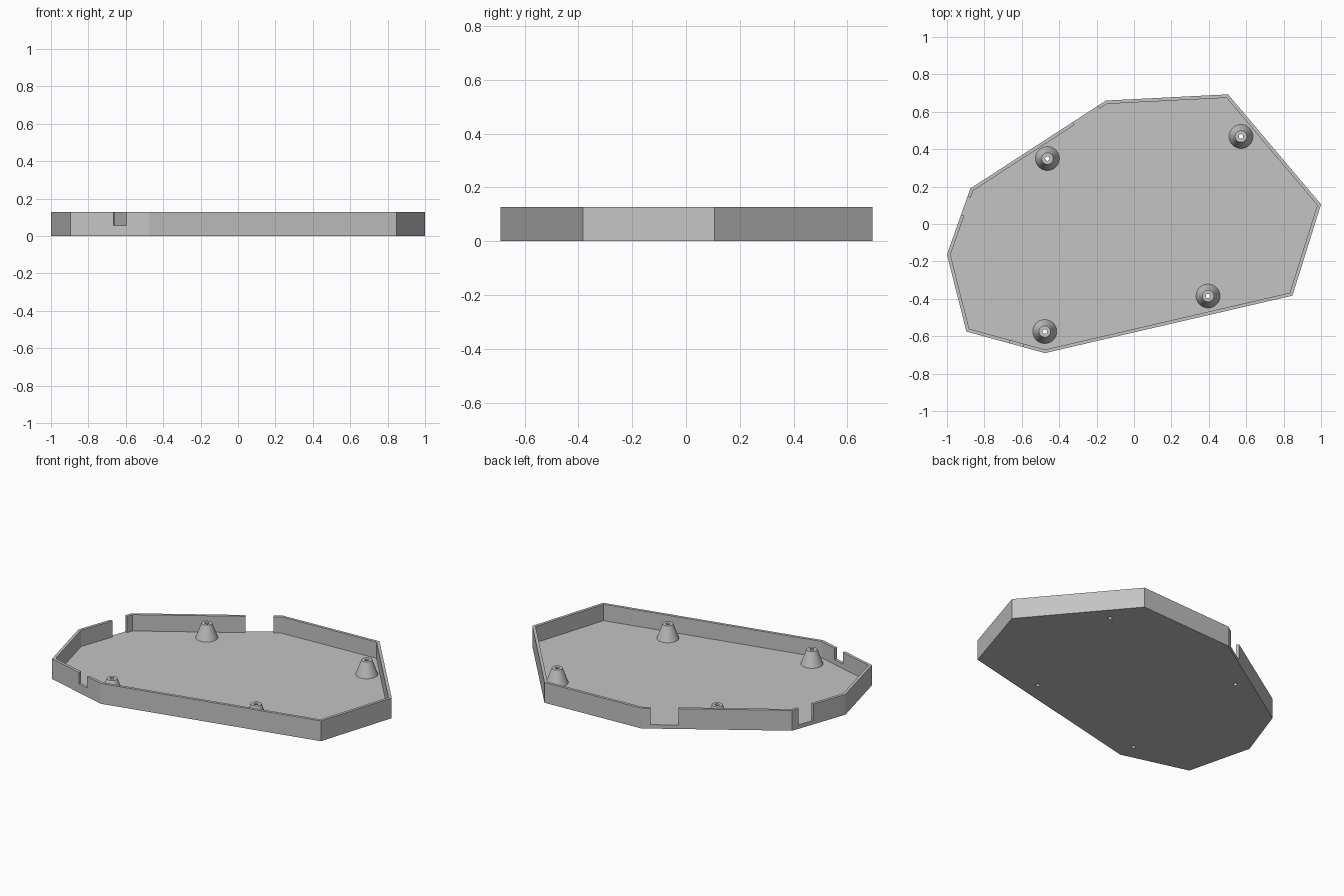
import bpy, bmesh
from math import cos, sin, pi, radians
from mathutils import Vector, Matrix

cube = bpy.data.objects.get("Cube")
if cube:
    bpy.data.objects.remove(cube)

HEIGHT, FLOOR, WALL = 0.128, 0.025, 0.018
HOLE_R, STANDOFF_TOP = 0.012, 0.116
OUTLINE = [Vector(p) for p in (
    (-0.896, -0.575), (-0.476, -0.69), (0.847, -0.383), (1.0, 0.105),
    (0.503, 0.693), (-0.15, 0.66), (-0.875, 0.19), (-1.0, -0.163))]
STANDOFFS = {"front_right": (-0.477, -0.575), "front_left": (0.396, -0.385),
             "back_right": (-0.463, 0.35), "back_left": (0.572, 0.468)}

grey = bpy.data.materials.new("light_grey")
grey.use_nodes = True
grey.diffuse_color = (0.55, 0.55, 0.55, 1)
grey.node_tree.nodes["Principled BSDF"].inputs["Base Color"].default_value = grey.diffuse_color


def finish(name, bm):
    bmesh.ops.recalc_face_normals(bm, faces=bm.faces[:])
    mesh = bpy.data.meshes.new(name)
    bm.to_mesh(mesh)
    bm.free()
    mesh.materials.append(grey)
    obj = bpy.data.objects.new(name, mesh)
    bpy.context.collection.objects.link(obj)
    return obj


def bridge(bm, a, b):
    for i in range(len(a)):
        j = (i + 1) % len(a)
        bm.faces.new((a[i], a[j], b[j], b[i]))


def inset(points, dist):
    """Mitred inward offset of a counter-clockwise outline."""
    result = []
    for i, p in enumerate(points):
        d1 = (p - points[i - 1]).normalized()
        d2 = (points[(i + 1) % len(points)] - p).normalized()
        n1, n2 = Vector((-d1.y, d1.x)), Vector((-d2.y, d2.x))
        result.append(p + (n1 + n2) * dist / (1 + n1.dot(n2)))
    return result


# Tray: floor and rim in one closed shell
bm = bmesh.new()
inner = inset(OUTLINE, WALL)
rings = [[bm.verts.new((p.x, p.y, z)) for p in pts] for pts, z in
         ((OUTLINE, 0), (OUTLINE, HEIGHT), (inner, HEIGHT), (inner, FLOOR))]
for a, b in zip(rings, rings[1:]):
    bridge(bm, a, b)
bm.faces.new(rings[0])
bm.faces.new(rings[-1])
tray = finish("tray", bm)


def cut(cutter):
    cutter.hide_render = True
    cutter.display_type = 'WIRE'
    mod = tray.modifiers.new(cutter.name, 'BOOLEAN')
    mod.operation = 'DIFFERENCE'
    mod.solver = 'EXACT'
    mod.object = cutter
    cutter.hide_set(True)


# Rim openings: edge index, start and end along the edge, sill height
OPENINGS = {"front_notch": (0, 0.55, 0.717, 0.055),
            "back_opening": (5, 0.06, 0.245, FLOOR),
            "right_opening": (6, 0.122, 0.397, FLOOR)}
for name, (edge, start, end, sill) in OPENINGS.items():
    p, q = OUTLINE[edge], OUTLINE[(edge + 1) % len(OUTLINE)]
    a, b = p.lerp(q, start), p.lerp(q, end)
    along = (b - a).normalized()
    side = Vector((-along.y, along.x))
    foot = [a - side * WALL, b - side * WALL, b + side * WALL * 1.5, a + side * WALL * 1.5]
    bm = bmesh.new()
    low, high = [[bm.verts.new((v.x, v.y, z)) for v in foot] for z in (sill, HEIGHT * 2)]
    bridge(bm, low, high)
    bm.faces.new(low)
    bm.faces.new(high)
    cut(finish(name + "_cutter", bm))

# Conical standoffs, each with a screw hole through the floor
SEGMENTS = 48
for name, (x, y) in STANDOFFS.items():
    bm = bmesh.new()
    profile = ((0.064, FLOOR), (0.031, STANDOFF_TOP), (HOLE_R, STANDOFF_TOP), (HOLE_R, FLOOR))
    rings = [[bm.verts.new((x + r * cos(2 * pi * i / SEGMENTS), y + r * sin(2 * pi * i / SEGMENTS), z))
              for i in range(SEGMENTS)] for r, z in profile]
    for a, b in zip(rings, rings[1:] + rings[:1]):
        bridge(bm, a, b)
    standoff = finish(name + "_standoff", bm)
    bpy.ops.object.select_all(action='DESELECT')
    standoff.select_set(True)
    bpy.context.view_layer.objects.active = standoff
    bpy.ops.object.shade_smooth_by_angle(angle=radians(30))

    bm = bmesh.new()
    bmesh.ops.create_cone(bm, cap_ends=True, segments=SEGMENTS, radius1=HOLE_R, radius2=HOLE_R,
                          depth=FLOOR * 1.8, matrix=Matrix.Translation((x, y, FLOOR / 2)))
    cut(finish(name + "_hole_cutter", bm))
